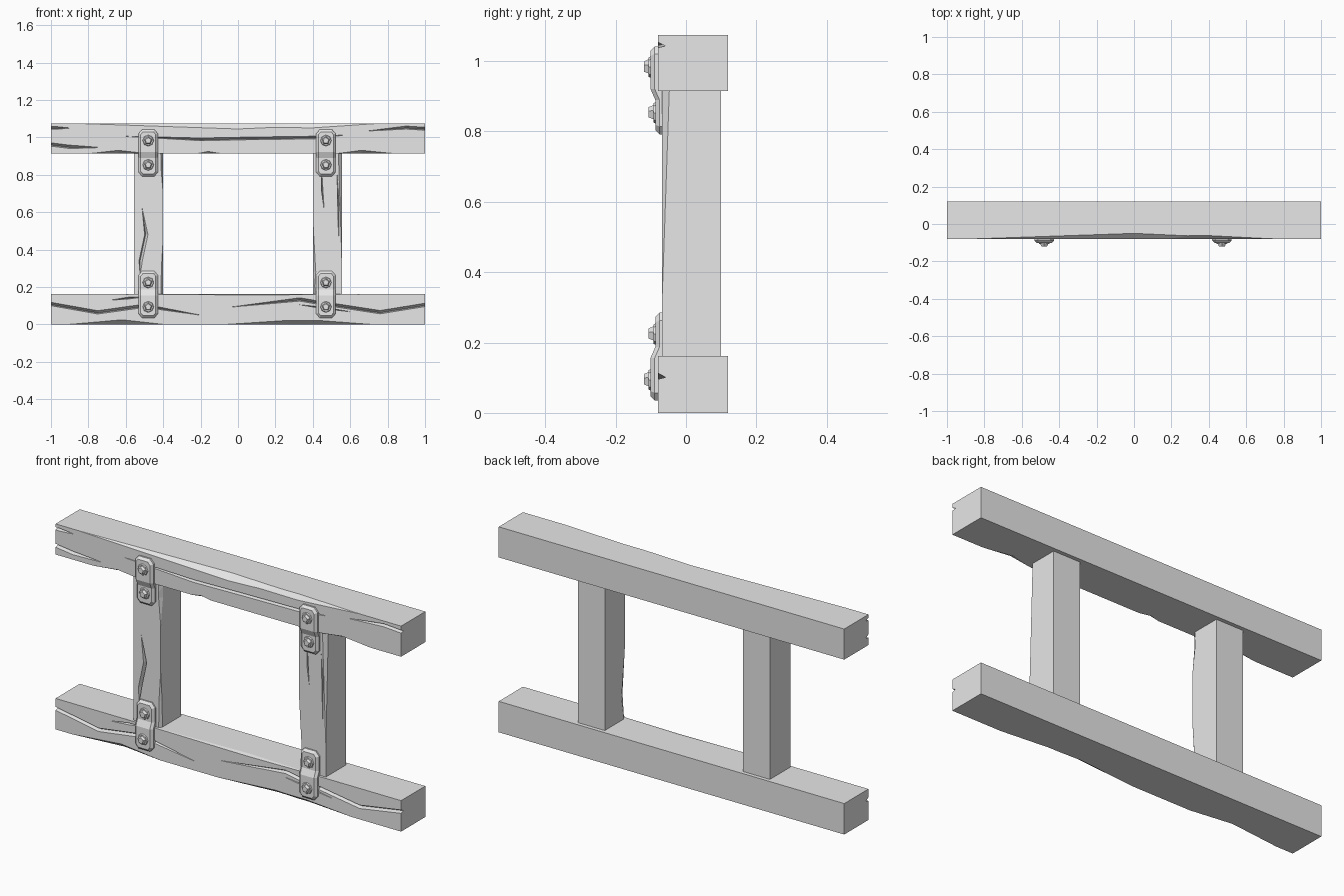
import bpy, bmesh, math
from mathutils import Matrix

cube = bpy.data.objects.get("Cube")
if cube:
    bpy.data.objects.remove(cube)

grey = bpy.data.materials.new("plain_grey")
grey.use_nodes = True
grey.diffuse_color = (0.8, 0.8, 0.8, 1)
grey.node_tree.nodes["Principled BSDF"].inputs["Base Color"].default_value = (0.8, 0.8, 0.8, 1)

BEAM_Y, POST_Y = -0.08, -0.068     # front faces of beams and posts


def finish(bm, name):
    bmesh.ops.recalc_face_normals(bm, faces=bm.faces)
    me = bpy.data.meshes.new(name)
    bm.to_mesh(me)
    bm.free()
    me.materials.append(grey)
    ob = bpy.data.objects.new(name, me)
    bpy.context.collection.objects.link(ob)
    return ob


def box(name, x0, x1, y0, y1, z0, z1):
    bm = bmesh.new()
    bmesh.ops.create_cube(bm, size=1)
    for v in bm.verts:
        v.co = ((x0, x1)[v.co.x > 0], (y0, y1)[v.co.y > 0], (z0, z1)[v.co.z > 0])
    return finish(bm, name)


def loft(sections, axis):
    """Cutter through triangles; each is (distance along axis, [(across, y)])."""
    bm = bmesh.new()
    rings = [[bm.verts.new((t, y, a) if axis == "x" else (a, y, t)) for a, y in tri]
             for t, tri in sections]
    for r, s in zip(rings, rings[1:]):
        for i in range(3):
            j = (i + 1) % 3
            bm.faces.new((r[i], r[j], s[j], s[i]))
    bm.faces.new(rings[0])
    bm.faces.new(rings[-1])
    bmesh.ops.triangulate(bm, faces=bm.faces)
    return finish(bm, "cutter")


def carve(ob, cutter):
    mod = ob.modifiers.new("carve", "BOOLEAN")
    mod.operation = "DIFFERENCE"
    mod.solver = "EXACT"
    mod.object = cutter
    deps = bpy.context.evaluated_depsgraph_get()
    me = bpy.data.meshes.new_from_object(ob.evaluated_get(deps))
    ob.modifiers.clear()
    ob.data = me
    bpy.data.objects.remove(cutter)


def crack(ob, yf, path, axis="x", w=0.009, depth=0.022):
    """V groove along (along, across) points, tapered unless it leaves the end."""
    sections = []
    for i, (t, a) in enumerate(path):
        tip = i in (0, len(path) - 1) and abs(t) < 1
        hw, d = (0.0006, 0.003) if tip else (w, depth)
        k = hw * (1 + 0.002 / d)
        sections.append((t, [(a + k, yf - 0.002), (a - k, yf - 0.002), (a - hw * 0.4, yf + d)]))
    carve(ob, loft(sections, axis))


def chip(ob, yf, edge, out, path, axis="x"):
    """Worn front edge; path holds (along, height on front, depth)."""
    sections = []
    for t, h, d in path:
        h, d = max(h, 0.0008), max(d, 0.0008)
        sections.append((t, [(edge - 2 * out * h, yf - d), (edge + out * h, yf + 2 * d),
                             (edge + out * h, yf - d)]))
    carve(ob, loft(sections, axis))


# Bottom beam
low = box("bottom_beam", -1, 1, BEAM_Y, 0.12, 0, 0.162)
chip(low, BEAM_Y, 0, -1, [(-0.9, 0, 0), (-0.62, 0.025, 0.03), (-0.4, 0, 0)])
chip(low, BEAM_Y, 0, -1, [(-0.06, 0, 0), (0.27, 0.022, 0.03), (0.45, 0.02, 0.025), (0.71, 0, 0)])
chip(low, BEAM_Y, 0.162, 1, [(-0.6, 0, 0), (0.1, 0.005, 0.02), (0.65, 0, 0)])
crack(low, BEAM_Y, [(-1.02, 0.113), (-0.75, 0.065), (-0.5, 0.1), (-0.2, 0.05)])
crack(low, BEAM_Y, [(-0.68, 0.13), (-0.58, 0.142), (-0.5, 0.148)], w=0.005)
crack(low, BEAM_Y, [(-0.04, 0.093), (0.33, 0.134), (0.44, 0.115), (0.76, 0.066), (1.02, 0.108)])
crack(low, BEAM_Y, [(0.33, 0.105), (0.46, 0.088), (0.6, 0.068)], w=0.004)

# Top beam
top = box("top_beam", -1, 1, BEAM_Y, 0.12, 0.915, 1.075)
chip(top, BEAM_Y, 1.075, 1, [(-0.85, 0, 0), (0, 0.03, 0.03), (0.4, 0.024, 0.018), (0.75, 0, 0)])
for path in ([(-0.78, 0, 0), (-0.64, 0.016, 0.03), (-0.5, 0, 0)],
             [(-0.21, 0, 0), (-0.16, 0.01, 0.015), (-0.1, 0, 0)],
             [(0.54, 0, 0), (0.66, 0.016, 0.03), (0.82, 0, 0)]):
    chip(top, BEAM_Y, 0.915, -1, path)
crack(top, BEAM_Y, [(-0.6, 1.006), (-0.2, 0.99), (0.06, 0.995), (0.42, 1.0), (0.56, 1.012)], w=0.007)
crack(top, BEAM_Y, [(-1.02, 1.052), (-0.97, 1.051), (-0.9, 1.05)], w=0.007)
crack(top, BEAM_Y, [(-1.02, 0.965), (-0.9, 0.95), (-0.74, 0.946)], w=0.009)
crack(top, BEAM_Y, [(0.7, 1.035), (0.9, 1.053), (1.02, 1.045)], w=0.008)

# Posts
left = box("left_post", 0.4, 0.556, POST_Y, 0.1, 0.15, 0.925)
chip(left, POST_Y, 0.556, 1, [(0.34, 0, 0), (0.93, 0.02, 0.021)], "z")
chip(left, POST_Y, 0.4, -1, [(0.14, 0.012, 0.015), (0.28, 0.016, 0.03), (0.56, 0, 0)], "z")
crack(left, POST_Y, [(0.62, 0.46), (0.72, 0.45), (0.82, 0.448)], "z", w=0.004)
crack(left, POST_Y, [(0.46, 0.538), (0.65, 0.537), (0.8, 0.53)], "z", w=0.004)

right = box("right_post", -0.556, -0.4, POST_Y, 0.1, 0.15, 0.925)
chip(right, POST_Y, -0.4, 1, [(0.7, 0, 0), (0.84, 0.012, 0.02), (0.93, 0.014, 0.02)], "z")
chip(right, POST_Y, -0.4, 1, [(0.14, 0.012, 0.015), (0.3, 0.01, 0.012), (0.45, 0, 0)], "z")
crack(right, POST_Y, [(0.27, -0.523), (0.34, -0.52), (0.48, -0.49), (0.62, -0.512)], "z")


def bracket(name, x, joint, s):
    """Bent plate; s = +1 when the beam lies above the joint."""
    bm = bmesh.new()
    hi, lo = -0.101, -0.087        # plate faces over the beam and the post
    rows = [(0.033, 0.125, 0.028, 0.113, hi), (0.052, 0.103, 0.04, 0.098, hi),
            (0.052, 0.004, 0.04, 0.004, hi), (0.052, -0.028, 0.04, -0.028, lo),
            (0.052, -0.103, 0.04, -0.098, lo), (0.033, -0.125, 0.028, -0.113, lo)]
    grid = []
    for w, z, wi, zi, y in rows:
        z, zi = joint + s * z, joint + s * zi
        half = [(w, -0.05, z), (w, y + 0.012, z), (wi, y, zi)]
        pts = [(-a, b, c) for a, b, c in half] + half[::-1]
        grid.append([bm.verts.new((x + a, b, c)) for a, b, c in pts])
    for r, t in zip(grid, grid[1:]):
        for i in range(6):
            j = (i + 1) % 6
            bm.faces.new((r[i], r[j], t[j], t[i]))
    for r in (grid[0], grid[-1]):
        bm.faces.new((r[0], r[1], r[4], r[5]))
        bm.faces.new((r[1], r[2], r[3], r[4]))
    finish(bm, name)
    # Bolts: low washer under a five-sided tapered head
    for part, dz, y in (("beam", 0.066, hi), ("post", -0.064, lo)):
        bm = bmesh.new()
        for sides, r1, r2, h in ((8, 0.031, 0.027, 0.006), (5, 0.026, 0.016, 0.019)):
            mat = Matrix.Translation((x, y - h / 2 + 0.001, joint + s * dz)) @ \
                Matrix.Rotation(math.pi / 2, 4, "X")
            bmesh.ops.create_cone(bm, cap_ends=True, segments=sides, radius1=r1,
                                  radius2=r2, depth=h + 0.002, matrix=mat)
        finish(bm, f"{name}_{part}_bolt")


for side, x in (("left", 0.47), ("right", -0.48)):
    bracket(f"top_{side}_bracket", x, 0.917, 1)
    bracket(f"bottom_{side}_bracket", x, 0.16, -1)
